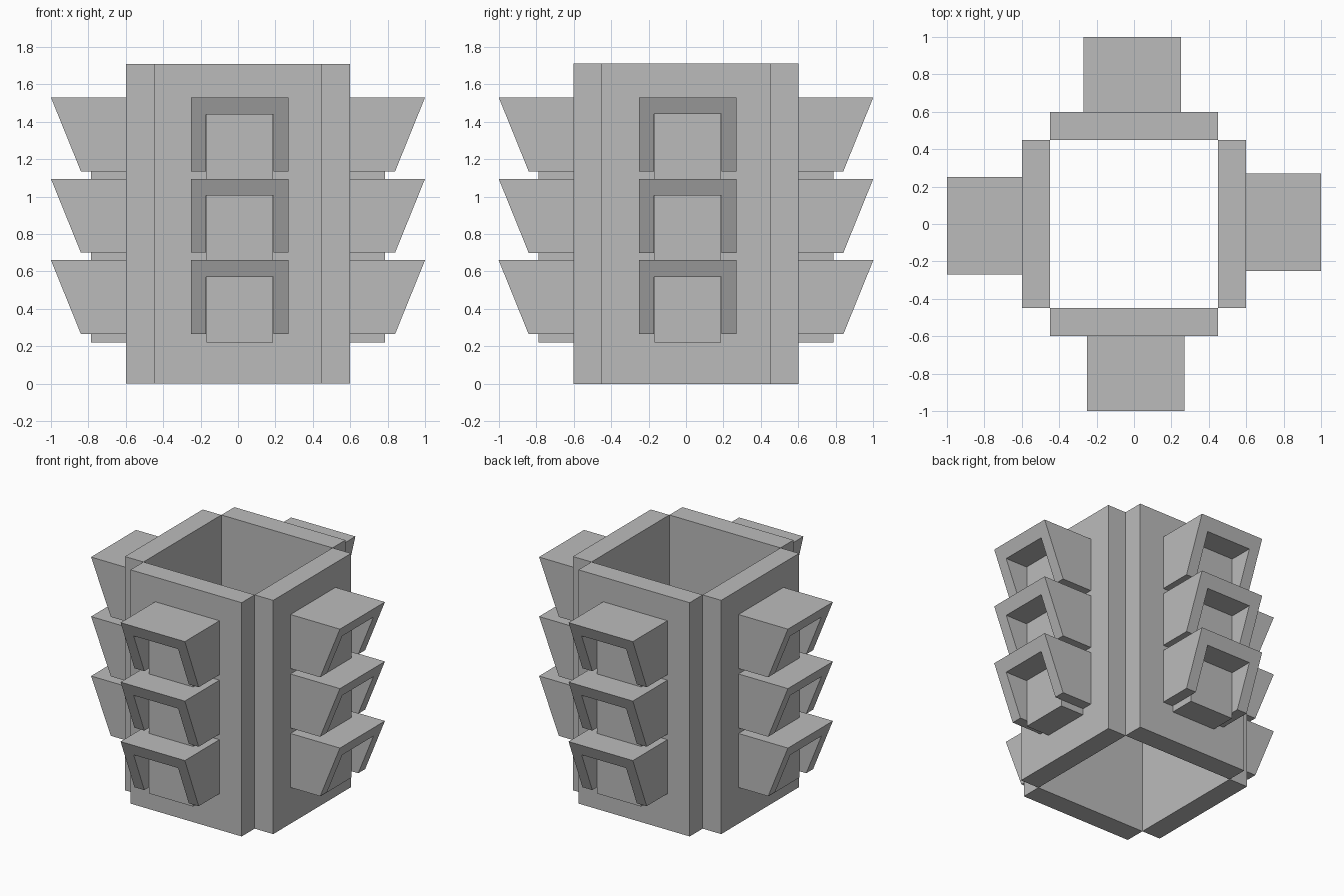
import bpy, bmesh, math
from mathutils import Matrix

if "Cube" in bpy.data.objects:
    bpy.data.objects.remove(bpy.data.objects["Cube"])

grey = bpy.data.materials.new("mid_grey")
grey.diffuse_color = (0.5, 0.5, 0.5, 1)
grey.use_nodes = True
grey.node_tree.nodes["Principled BSDF"].inputs["Base Color"].default_value = grey.diffuse_color


def finish(bm, name, turn):
    """Rotate a part built on the front side to its own side of the housing."""
    bmesh.ops.recalc_face_normals(bm, faces=bm.faces)
    bm.transform(Matrix.Rotation(turn, 4, 'Z'))
    mesh = bpy.data.meshes.new(name)
    bm.to_mesh(mesh)
    bm.free()
    mesh.materials.append(grey)
    obj = bpy.data.objects.new(name, mesh)
    bpy.context.collection.objects.link(obj)
    return obj


def box(x0, x1, y0, y1, z0, z1):
    bm = bmesh.new()
    bmesh.ops.create_cube(bm, size=1)
    for v in bm.verts:
        v.co = (x1 if v.co.x > 0 else x0,
                y1 if v.co.y > 0 else y0,
                z1 if v.co.z > 0 else z0)
    return bm


def hood(base):
    """Open-bottomed visor: U-shaped section with a raked front."""
    top, bottom = base + 0.395, base
    section = [(-0.25, bottom), (-0.25, top), (0.27, top), (0.27, bottom),
               (0.19, bottom), (0.19, top - 0.09), (-0.17, top - 0.09), (-0.17, bottom)]
    bm = bmesh.new()
    back = [bm.verts.new((x, -0.6, z)) for x, z in section]
    # the front edge leans out from 0.84 at the bottom to 1.0 at the top
    front = [bm.verts.new((x, -0.84 - 0.16 * (z - bottom) / (top - bottom), z))
             for x, z in section]
    n = len(section)
    for i in range(n):
        j = (i + 1) % n
        bm.faces.new((back[i], back[j], front[j], front[i]))
    # split each U-shaped end into left leg, bridge and right leg
    for ring in (back, front):
        for ids in ((0, 1, 6, 7), (1, 2, 5, 6), (2, 3, 4, 5)):
            bm.faces.new([ring[i] for i in ids])
    return bm


for k, side in enumerate(("front", "right", "back", "left")):
    turn = k * math.pi / 2
    # upright housing panel
    finish(box(-0.45, 0.45, -0.6, -0.45, 0, 1.71), side + "_panel", turn)
    # three lamps, each under its own hood
    for i, level in enumerate(("lower", "middle", "upper")):
        z = 0.435 * i
        finish(box(-0.168, 0.188, -0.787, -0.6, 0.22 + z, 0.572 + z),
               f"{side}_{level}_lamp", turn)
        finish(hood(0.265 + z), f"{side}_{level}_hood", turn)
